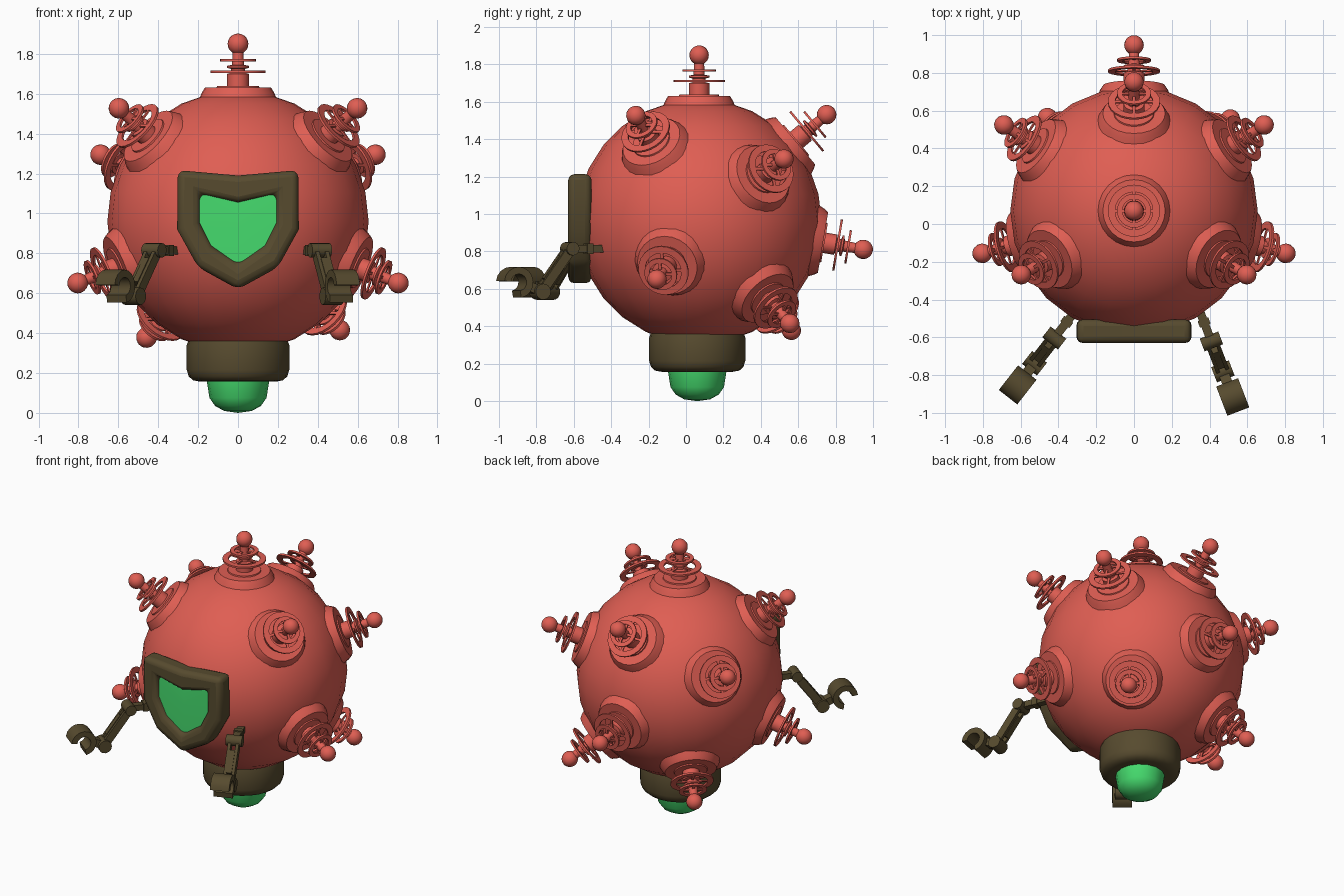
import bpy, bmesh, math
from mathutils import Matrix, Vector

cube = bpy.data.objects.get("Cube")
if cube:
    bpy.data.objects.remove(cube, do_unlink=True)


def material(name, rgb):
    m = bpy.data.materials.new(name)
    m.use_nodes = True
    m.diffuse_color = (*rgb, 1)
    m.node_tree.nodes["Principled BSDF"].inputs["Base Color"].default_value = (*rgb, 1)
    return m


red = material("coral red", (0.74, 0.112, 0.086))
brown = material("olive brown", (0.095, 0.07, 0.028))
green = material("bright green", (0.06, 0.71, 0.155))


def finish(bm, name, mat, bevel=0, segments=3, angle=35):
    """Turn a bmesh into a shaded object."""
    bmesh.ops.remove_doubles(bm, verts=bm.verts, dist=1e-5)
    bmesh.ops.recalc_face_normals(bm, faces=bm.faces)
    mesh = bpy.data.meshes.new(name)
    bm.to_mesh(mesh)
    bm.free()
    mesh.materials.append(mat)
    ob = bpy.data.objects.new(name, mesh)
    bpy.context.collection.objects.link(ob)
    bpy.ops.object.select_all(action='DESELECT')
    ob.select_set(True)
    bpy.context.view_layer.objects.active = ob
    bpy.ops.object.shade_smooth_by_angle(angle=math.radians(angle))
    if bevel:
        mod = ob.modifiers.new("bevel", 'BEVEL')
        mod.width, mod.segments = bevel, segments
        mod.limit_method = 'ANGLE'
    return ob


def lathe(bm, profile, segs=24, closed=False):
    """Turn a profile of (radius, height) around z."""
    pts = profile + profile[:1] if closed else profile
    vs = [bm.verts.new((r, 0, z)) for r, z in pts]
    es = [bm.edges.new(pair) for pair in zip(vs, vs[1:])]
    bmesh.ops.spin(bm, geom=vs + es, axis=(0, 0, 1), cent=(0, 0, 0),
                   angle=math.tau, steps=segs, use_merge=False)


def box(bm, a, b, width, thick, side=0):
    """Bar between two points of the (forward, up) plane."""
    a, b = Vector((side, -a[0], a[1])), Vector((side, -b[0], b[1]))
    d = b - a
    rot = Vector((1, 0, 0)).cross(d).normalized()
    basis = Matrix((Vector((1, 0, 0)), rot, d.normalized())).transposed().to_4x4()
    m = Matrix.Translation((a + b) / 2) @ basis @ Matrix.Diagonal((width, thick, d.length, 1))
    bmesh.ops.create_cube(bm, size=1, matrix=m)


def pin(bm, p, radius, width):
    """Joint cylinder lying across the arm."""
    m = Matrix.Translation((0, -p[0], p[1])) @ Matrix.Rotation(math.pi / 2, 4, 'Y')
    bmesh.ops.create_cone(bm, cap_ends=True, segments=16, radius1=radius,
                          radius2=radius, depth=width, matrix=m)


centre = Vector((0, 0.07, 0.96))

# Round body
bm = bmesh.new()
bmesh.ops.create_uvsphere(bm, u_segments=24, v_segments=14, radius=0.655)
body = finish(bm, "body", red)
body.location = centre

# Antenna: flared foot, hub, floating rings and ball tip, along +z from the body centre
bm = bmesh.new()
lathe(bm, [(0.205, 0.59), (0.18, 0.648), (0.165, 0.672), (0, 0.672)])
lathe(bm, [(0.11, 0.66), (0.105, 0.68), (0, 0.68)])
lathe(bm, [(0.055, 0.67), (0.055, 0.74), (0.035, 0.745), (0.035, 0.765), (0.055, 0.77),
           (0.055, 0.78), (0.03, 0.785), (0.026, 0.86), (0, 0.86)], 16)
for height, outer, inner in ((0.745, 0.138, 0.1), (0.802, 0.09, 0.062)):
    lathe(bm, [(inner, height), (outer, height), (outer, height + 0.012),
               (inner, height + 0.012)], closed=True)
    for turn in (0, math.pi / 2):
        bmesh.ops.create_cube(bm, size=1, matrix=Matrix.Translation((0, 0, height + 0.006))
                              @ Matrix.Rotation(turn, 4, 'Z')
                              @ Matrix.Diagonal((2 * inner + 0.01, 0.016, 0.008, 1)))
bmesh.ops.create_uvsphere(bm, u_segments=16, v_segments=10, radius=0.052,
                          matrix=Matrix.Translation((0, 0, 0.89)))
antenna = finish(bm, "antenna_top", red)
antenna.location = centre

# The same antenna around the body, given by outward direction
directions = [("back", (0, 0.885, -0.15)), ("back_upper", (0, 0.68, 0.57)),
              ("back_lower_left", (0.515, 0.49, -0.55)),
              ("back_lower_right", (-0.465, 0.5, -0.59))]
for side, s in (("left", 1), ("right", -1)):
    directions += [("front_upper_" + side, (s * 0.6, -0.34, 0.57)),
                   ("back_upper_" + side, (s * 0.69, 0.455, 0.335)),
                   ("front_lower_" + side, (s * 0.82, -0.23, -0.315))]
for name, d in directions:
    ob = bpy.data.objects.new("antenna_" + name, antenna.data)
    bpy.context.collection.objects.link(ob)
    ob.location = centre
    ob.rotation_mode = 'QUATERNION'
    ob.rotation_quaternion = Vector(d).to_track_quat('Z', 'Y')

# Collar and lamp under the body
bm = bmesh.new()
lathe(bm, [(0, 0.4), (0.235, 0.4), (0.257, 0.34), (0.257, 0.215), (0.247, 0.183),
           (0.225, 0.163), (0.19, 0.157), (0, 0.157)])
finish(bm, "collar", brown, angle=50).location.y = 0.06
bm = bmesh.new()
lathe(bm, [(0.158, 0.17), (0.143, 0.075), (0.115, 0.035), (0.07, 0.01), (0, 0)], 16)
finish(bm, "lamp", green).location.y = 0.06


# Shield-shaped window: half outlines mirrored to full loops
def outline(half):
    return half + [(-x, z) for x, z in reversed(half) if x]


outer = outline([(0, 1.19), (0.302, 1.217), (0.305, 0.92), (0.2, 0.73), (0, 0.62)])
outer = outer[:5] + outer[5:]
inner = outline([(0, 1.055), (0.192, 1.1), (0.192, 0.955), (0.135, 0.84), (0, 0.745)])
bm = bmesh.new()
loops = [[bm.verts.new((x, y, z)) for x, z in pts]
         for pts, y in ((outer, -0.63), (inner, -0.63), (inner, -0.505), (outer, -0.505))]
count = len(outer)
for k in range(4):
    a, b = loops[k], loops[(k + 1) % 4]
    for i in range(count):
        j = (i + 1) % count
        bm.faces.new((a[i], a[j], b[j], b[i]))
finish(bm, "window_frame", brown, bevel=0.035, angle=40)

bm = bmesh.new()
mid = [bm.verts.new((x * 1.1, -0.597, 0.95 + (z - 0.95) * 1.1)) for x, z in inner]
hub = bm.verts.new((0, -0.602, 0.95))
for i in range(count):
    bm.faces.new((hub, mid[i], mid[(i + 1) % count]))
finish(bm, "window", green)

# Jointed arms, built facing forward and then swung outward
shoulder, elbow, wrist, claw = (0.125, 0.815), (0.295, 0.585), (0.375, 0.62), (0.44, 0.635)
for name, x, swing in (("left", 0.365, 21), ("right", -0.345, -38)):
    bm = bmesh.new()
    box(bm, (-0.06, 0.815), shoulder, 0.045, 0.04)
    box(bm, (0.0, 0.815), (0.035, 0.815), 0.06, 0.055)
    pin(bm, shoulder, 0.036, 0.105)
    for s in (-0.026, 0.026):
        box(bm, shoulder, elbow, 0.02, 0.05, s)
    box(bm, (0.165, 0.76), (0.255, 0.64), 0.035, 0.06)
    pin(bm, elbow, 0.043, 0.1)
    box(bm, elbow, wrist, 0.055, 0.05)
    # Open claw: a thick arc with its gap forward and down
    rows = []
    for i in range(13):
        t = math.radians(5 + i * 255 / 12)
        rows.append([bm.verts.new((w, -claw[0] - r * math.cos(t), claw[1] + r * math.sin(t)))
                     for w, r in ((-0.062, 0.045), (0.062, 0.045),
                                  (0.062, 0.083), (-0.062, 0.083))])
    for a, b in zip(rows, rows[1:]):
        for k in range(4):
            bm.faces.new((a[k], a[(k + 1) % 4], b[(k + 1) % 4], b[k]))
    bm.faces.new(rows[0])
    bm.faces.new(rows[-1])
    arm = finish(bm, "arm_" + name, brown)
    arm.location = (x, -0.505, 0)
    arm.rotation_euler.z = math.radians(swing)
